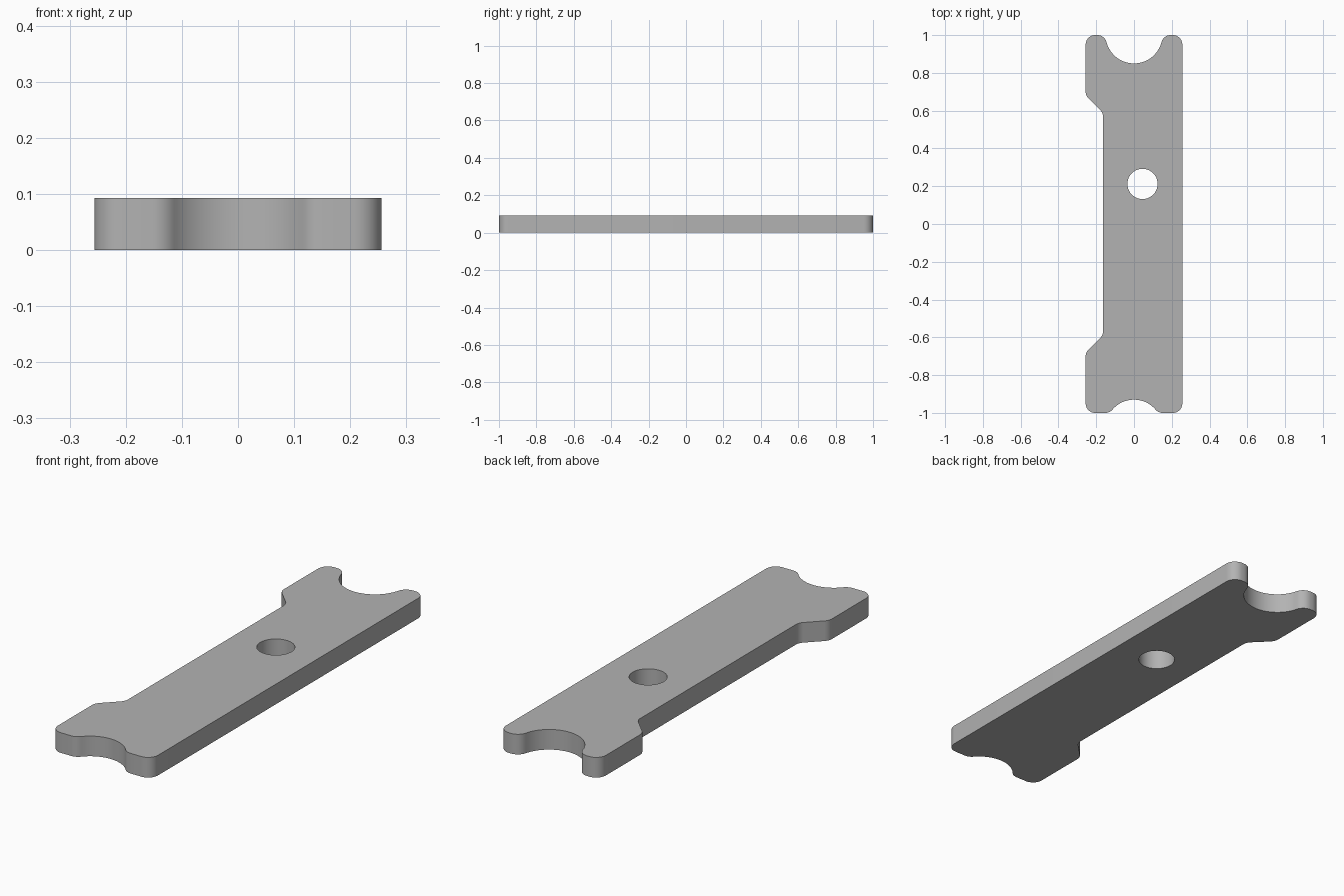
import bpy, bmesh
from math import pi, sin, cos, atan2, sqrt, tan
from mathutils import Vector

cube = bpy.data.objects.get("Cube")
if cube:
    bpy.data.objects.remove(cube)

HALF_W, HALF_L, THICK = 0.256, 1.0, 0.093
WAIST_X, STEP_Y = -0.164, 0.68
FILLET, NOTCH_R = 0.05, 0.15


def arc(cx, cy, r, a0, a1, n):
    return [Vector((cx + r * cos(a0 + (a1 - a0) * i / n),
                    cy + r * sin(a0 + (a1 - a0) * i / n))) for i in range(n + 1)]


def rounded(prev, corner, nxt, r=FILLET, n=8):
    """Arc that rounds one corner of the outline."""
    p, c, q = Vector(prev), Vector(corner), Vector(nxt)
    u, v = (p - c).normalized(), (q - c).normalized()
    half = u.angle(v) / 2
    centre = c + (u + v).normalized() * r / sin(half)
    start, end = c + u * r / tan(half) - centre, c + v * r / tan(half) - centre
    a0 = atan2(start.y, start.x)
    turn = (atan2(end.y, end.x) - a0 + pi) % (2 * pi) - pi
    return arc(centre.x, centre.y, r, a0, a0 + turn, n)


def notch(centre_y):
    """Round notch in the +y end, running from +x to -x, with blended lips."""
    lip_y = HALF_L - FILLET
    lip_x = sqrt((NOTCH_R + FILLET) ** 2 - (lip_y - centre_y) ** 2)
    a = atan2(lip_y - centre_y, lip_x)
    lip = arc(lip_x, lip_y, FILLET, pi / 2, pi + a, 8)
    bowl = arc(0, centre_y, NOTCH_R, a, -pi - a, 40)
    other = [Vector((-p.x, p.y)) for p in reversed(lip)]
    return lip + bowl[1:-1] + other


# Outline, counter-clockwise from the front right-hand corner
dy = WAIST_X + HALF_W
corners = [(HALF_W, -HALF_L), (HALF_W, HALF_L), (-HALF_W, HALF_L),
           (-HALF_W, STEP_Y), (WAIST_X, STEP_Y - dy),
           (WAIST_X, dy - STEP_Y), (-HALF_W, -STEP_Y), (-HALF_W, -HALF_L)]
outline = []
for i, corner in enumerate(corners):
    outline += rounded(corners[i - 1], corner, corners[(i + 1) % len(corners)])
    if i == 1:
        outline += notch(1.0)
outline += [Vector((-p.x, -p.y)) for p in notch(1.08)]

# Plate with a bolt hole, as a filled and extruded profile
curve = bpy.data.curves.new("plate_profile", "CURVE")
curve.dimensions = "2D"
curve.fill_mode = "BOTH"
curve.extrude = THICK / 2
for loop in (outline, arc(0.045, 0.212, 0.08, 0, 2 * pi, 48)[:-1]):
    spline = curve.splines.new("POLY")
    spline.points.add(len(loop) - 1)
    for point, p in zip(spline.points, loop):
        point.co = (p.x, p.y, THICK / 2, 1)
    spline.use_cyclic_u = True
profile = bpy.data.objects.new("plate_profile", curve)
bpy.context.collection.objects.link(profile)
bpy.context.view_layer.update()
mesh = bpy.data.meshes.new_from_object(
    profile.evaluated_get(bpy.context.evaluated_depsgraph_get()))
bpy.data.objects.remove(profile)

# Weld the caps to the walls and rest the plate on the ground
bm = bmesh.new()
bm.from_mesh(mesh)
bmesh.ops.remove_doubles(bm, verts=bm.verts, dist=0.0005)
low = min(v.co.z for v in bm.verts)
bmesh.ops.translate(bm, verts=bm.verts, vec=(0, 0, -low))
bmesh.ops.recalc_face_normals(bm, faces=bm.faces)
bm.to_mesh(mesh)
bm.free()

plate = bpy.data.objects.new("notched_plate", mesh)
bpy.context.collection.objects.link(plate)

# Grey metal
grey = bpy.data.materials.new("grey")
grey.use_nodes = True
colour = (0.45, 0.45, 0.45, 1)
grey.diffuse_color = colour
grey.node_tree.nodes["Principled BSDF"].inputs["Base Color"].default_value = colour
mesh.materials.clear()
mesh.materials.append(grey)

bpy.ops.object.select_all(action="DESELECT")
plate.select_set(True)
bpy.context.view_layer.objects.active = plate
bpy.ops.object.shade_smooth_by_angle(angle=pi / 6)
